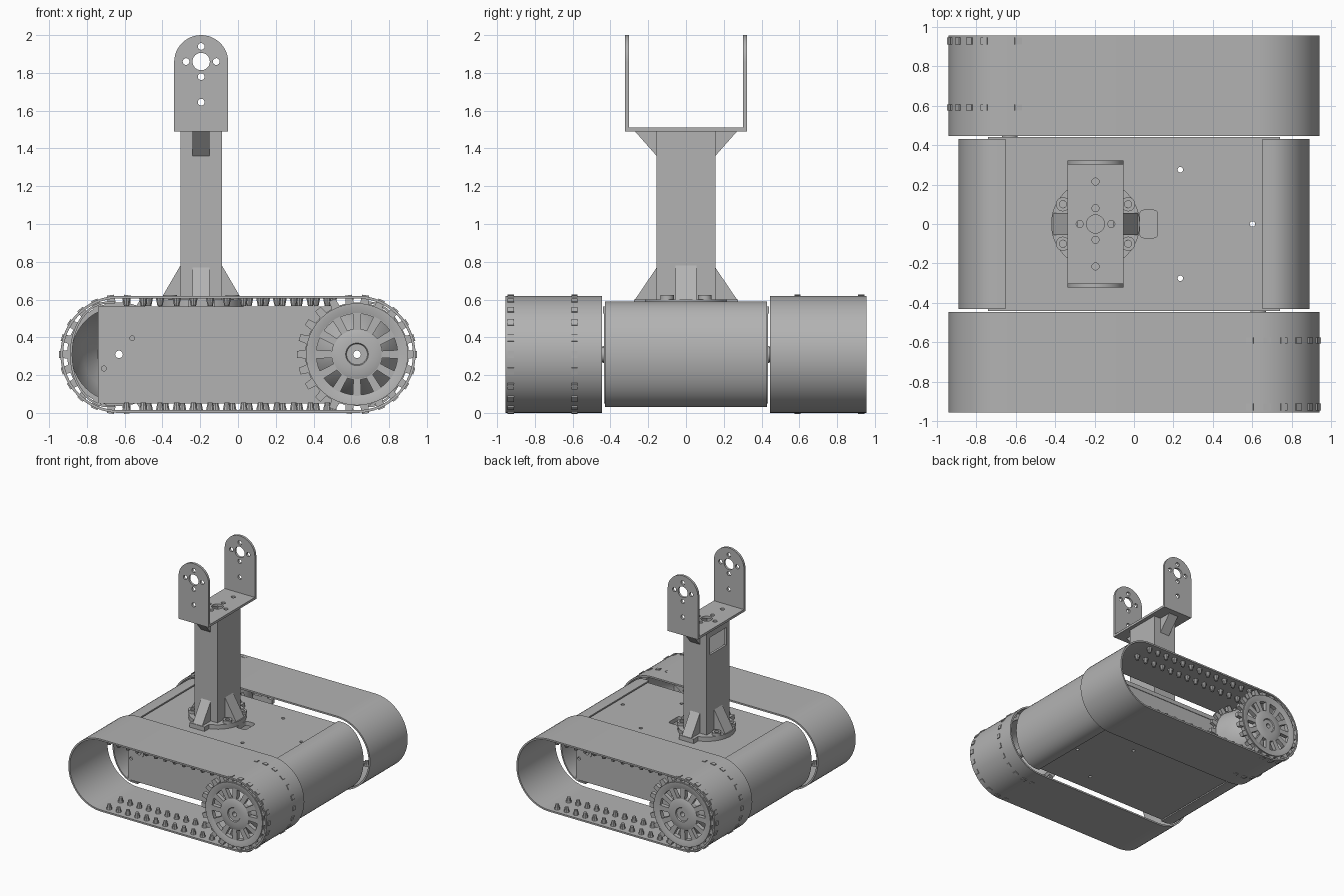
import bpy, bmesh
from math import pi, cos, sin, radians
from mathutils import Matrix

cube = bpy.data.objects.get("Cube")
if cube:
    bpy.data.objects.remove(cube, do_unlink=True)

grey = bpy.data.materials.new("matt_grey")
grey.use_nodes = True
grey.diffuse_color = (0.45, 0.45, 0.45, 1)
grey.node_tree.nodes["Principled BSDF"].inputs["Base Color"].default_value = grey.diffuse_color

XY = Matrix.Identity(4)
XZ = Matrix.Rotation(pi / 2, 4, "X")
YZ = Matrix(((0, 0, 1, 0), (1, 0, 0, 0), (0, 1, 0, 0), (0, 0, 0, 1)))
TURN = Matrix.Rotation(pi, 4, "Z")


def add(name, mesh, matrix):
    mesh.transform(matrix)
    bm = bmesh.new()
    bm.from_mesh(mesh)
    bmesh.ops.remove_doubles(bm, verts=bm.verts, dist=1e-5)
    bmesh.ops.recalc_face_normals(bm, faces=bm.faces)
    bm.to_mesh(mesh)
    bm.free()
    mesh.shade_smooth()
    mesh.set_sharp_from_angle(angle=radians(30))
    mesh.materials.clear()
    mesh.materials.append(grey)
    ob = bpy.data.objects.new(name, mesh)
    bpy.context.collection.objects.link(ob)
    return ob


def slab(name, loops, a, b, plane=XY, turn=XY):
    """Outline with holes, extruded from a to b along the plane's world axis."""
    cu = bpy.data.curves.new(name, "CURVE")
    cu.dimensions, cu.fill_mode, cu.extrude = "2D", "BOTH", abs(b - a) / 2
    for loop in loops:
        sp = cu.splines.new("POLY")
        sp.points.add(len(loop) - 1)
        for p, (x, y) in zip(sp.points, loop):
            p.co = (x, y, 0, 1)
        sp.use_cyclic_u = True
    tmp = bpy.data.objects.new(name + "_outline", cu)
    bpy.context.collection.objects.link(tmp)
    dg = bpy.context.evaluated_depsgraph_get()
    mesh = bpy.data.meshes.new_from_object(tmp.evaluated_get(dg))
    bpy.data.objects.remove(tmp, do_unlink=True)
    mid = (a + b) / 2
    move = {id(XY): (0, 0, mid), id(XZ): (0, mid, 0), id(YZ): (mid, 0, 0)}[id(plane)]
    return add(name, mesh, turn @ Matrix.Translation(move) @ plane)


def lathe(name, profile, matrix, n=48):
    """Closed (radius, height) profile spun about local z."""
    bm = bmesh.new()
    vs = [bm.verts.new((r, 0, h)) for r, h in profile]
    es = [bm.edges.new((v, vs[i - 1])) for i, v in enumerate(vs)]
    bmesh.ops.spin(bm, geom=vs + es, cent=(0, 0, 0), axis=(0, 0, 1), angle=2 * pi, steps=n)
    mesh = bpy.data.meshes.new(name)
    bm.to_mesh(mesh)
    bm.free()
    return add(name, mesh, matrix)


def circle(x, y, r, n=24):
    return [(x + r * cos(2 * pi * i / n), y + r * sin(2 * pi * i / n)) for i in range(n)]


def rect(x0, x1, y0, y1):
    return [(x0, y0), (x1, y0), (x1, y1), (x0, y1)]


def arc(cx, cy, rx, ry, a0, a1, n=24):
    return [(cx + rx * cos(radians(a0 + (a1 - a0) * i / n)),
             cy + ry * sin(radians(a0 + (a1 - a0) * i / n))) for i in range(n + 1)]


def stadium(r):
    return arc(AX, AZ, r, r, -90, 90, 32) + arc(-AX, AZ, r, r, 90, 270, 32)


def gear(n, root, tip):
    pts = []
    for i in range(n):
        for f, r in ((-.28, root), (-.2, tip), (.2, tip), (.28, root)):
            t = 2 * pi * (i + f) / n
            pts.append((AX + r * cos(t), AZ + r * sin(t)))
    return pts


AX, AZ, R, TEETH = 0.63, 0.31, 0.31, 22
PITCH = 2 * pi * R / TEETH

# Tracks, drive wheels and side panels: the rear set is the front set turned round
for side, turn in (("front", XY), ("rear", TURN)):
    slab(side + "_track_belt", [stadium(R), stadium(R - .014)], -.955, -.445, XZ, turn)

    # Rows of tapered guide lugs on the inside of the belt
    bm = bmesh.new()
    for i in range(13):
        for y in (-.9, -.745):
            for z, flip in ((.032, 0), (.588, pi)):
                m = Matrix.Translation((-.59 + i * PITCH, y, z)) @ Matrix.Rotation(flip, 4, "X")
                bmesh.ops.create_cone(bm, cap_ends=True, segments=10, radius1=.024,
                                      radius2=.014, depth=.046, matrix=m)
    mesh = bpy.data.meshes.new(side + "_belt_lugs")
    bm.to_mesh(mesh)
    bm.free()
    add(side + "_belt_lugs", mesh, turn)

    # Spoked outer gear and open inner gear
    slots = []
    for i in range(12):
        c = 360 * i / 12 + 15
        slots.append(arc(AX, AZ, .215, .215, c - 9, c + 9, 4) + arc(AX, AZ, .135, .135, c + 7, c - 7, 4))
    slab(side + "_wheel_face", [gear(TEETH, .275, .317), circle(AX, AZ, .02)] + slots, -.945, -.91, XZ, turn)
    slab(side + "_inner_gear", [gear(TEETH, .275, .317), circle(AX, AZ, .25, 48)], -.605, -.575, XZ, turn)
    axle = turn @ Matrix.Translation((AX, 0, AZ)) @ XZ
    lathe(side + "_wheel_rim", [(.22, .93), (.27, .93), (.27, .955), (.255, .955), (.22, .945)], axle)
    lathe(side + "_wheel_hub", [(.02, .9), (.135, .9), (.13, .945), (.1, .955), (.06, .955),
                                (.055, .947), (.02, .947)], axle)
    lathe(side + "_wheel_cone", [(.272, .58), (.25, .7), (.205, .82), (.13, .91),
                                 (.115, .9), (.19, .81), (.235, .69), (.255, .58)], axle)
    lathe(side + "_axle", [(.02, .43), (.04, .43), (.04, .91), (.02, .91)], axle, 24)

    # Side panel with bearing and screw holes
    holes = [circle(s * AX, AZ, .02) for s in (1, -1)]
    holes += [circle(-.56, .395, .013), circle(-.71, .235, .013)]
    slab(side + "_side_panel", [rect(-.74, .74, .06, .53)] + holes, -.435, -.415, XZ, turn)
    lathe(side + "_bearing_ring", [(.02, .43), (.045, .43), (.045, .442), (.02, .442)],
          turn @ Matrix.Translation((-AX, 0, AZ)) @ XZ, 24)

# Deck, floor and curved end covers
PX = -.195
screws = [circle(PX + sx * .165, sy * .1, .018, 16) for sx in (1, -1) for sy in (1, -1)]
cable_slot = []
for cx, cy, a in ((.1, .05, 0), (.05, .05, 90), (.05, -.05, 180), (.1, -.05, 270)):
    cable_slot += arc(cx, cy, .02, .02, a, a + 90, 5)
deck_holes = [cable_slot, circle(.6, 0, .014), circle(.235, .275, .014), circle(.235, -.275, .014)]
slab("deck", [rect(-.74, .74, -.44, .44)] + deck_holes, .525, .562)
slab("floor", [rect(-.74, .74, -.435, .435)] + deck_holes[1:], .05, .065)
for name, turn in (("left_end_cover", XY), ("right_end_cover", TURN)):
    shell = [(.65, .03)] + arc(.69, AZ, .2, .28, -90, 90) + [(.65, .59), (.65, .578)]
    shell += arc(.69, AZ, .188, .268, 90, -90) + [(.65, .042)]
    slab(name, [shell], -.43, .43, XZ, turn)

# Hollow post on a screwed base, with a window in one wall
slab("post_base", [circle(PX, 0, .225, 48), rect(PX - .09, PX + .09, -.13, .13)] + screws, .562, .6)
x0, x1, w, t = PX - .11, PX + .11, .155, .02
slab("post_walls", [[(x0 + t, -w), (x1, -w), (x1, w), (x0 + t, w), (x0 + t, w - t),
                     (x1 - t, w - t), (x1 - t, t - w), (x0 + t, t - w)]], .6, 1.49)
slab("post_window_wall", [rect(-w, w, .6, 1.49), rect(-.11, .11, 1.27, 1.42)], x0, x0 + t, YZ)
for s in (1, -1):
    slab("base_tab", [rect(PX - .07, PX + .07, s * .15, s * .275)], .562, .6)
    slab("lower_side_gusset", [[(s * w, .6), (s * .27, .6), (s * w, .77)]], PX - .045, PX + .045, YZ)
    slab("upper_side_gusset", [[(s * w, 1.36), (s * .27, 1.49), (s * w, 1.49)]], PX - .045, PX + .045, YZ)
    slab("end_gusset", [[(PX + s * .11, .6), (PX + s * .215, .6), (PX + s * .11, .78)]], -.055, .055, XZ)
    for sy in (1, -1):
        lathe("screw_boss", [(.018, .6), (.036, .6), (.036, .625), (.018, .625)],
              Matrix.Translation((PX + s * .165, sy * .1, 0)), 20)

# Forked bracket
def servo_holes(cy, extra):
    spots = [(.08, 0), (-.08, 0), (0, .08), (0, -.08)] + [(0, e) for e in extra]
    return [circle(PX, cy, .046)] + [circle(PX + dx, cy + dy, .018, 16) for dx, dy in spots]


slab("bracket_base", [rect(PX - .143, PX + .143, -.303, .303)] + servo_holes(0, (.215, -.215)), 1.49, 1.51)
arm = [(PX - .143, 1.49), (PX + .143, 1.49)] + arc(PX, 1.857, .143, .143, 0, 180)
for name, y in (("bracket_front_arm", -.312), ("bracket_rear_arm", .312)):
    slab(name, [arm] + servo_holes(1.86, (-.215,)), y - .01, y + .01, XZ)
